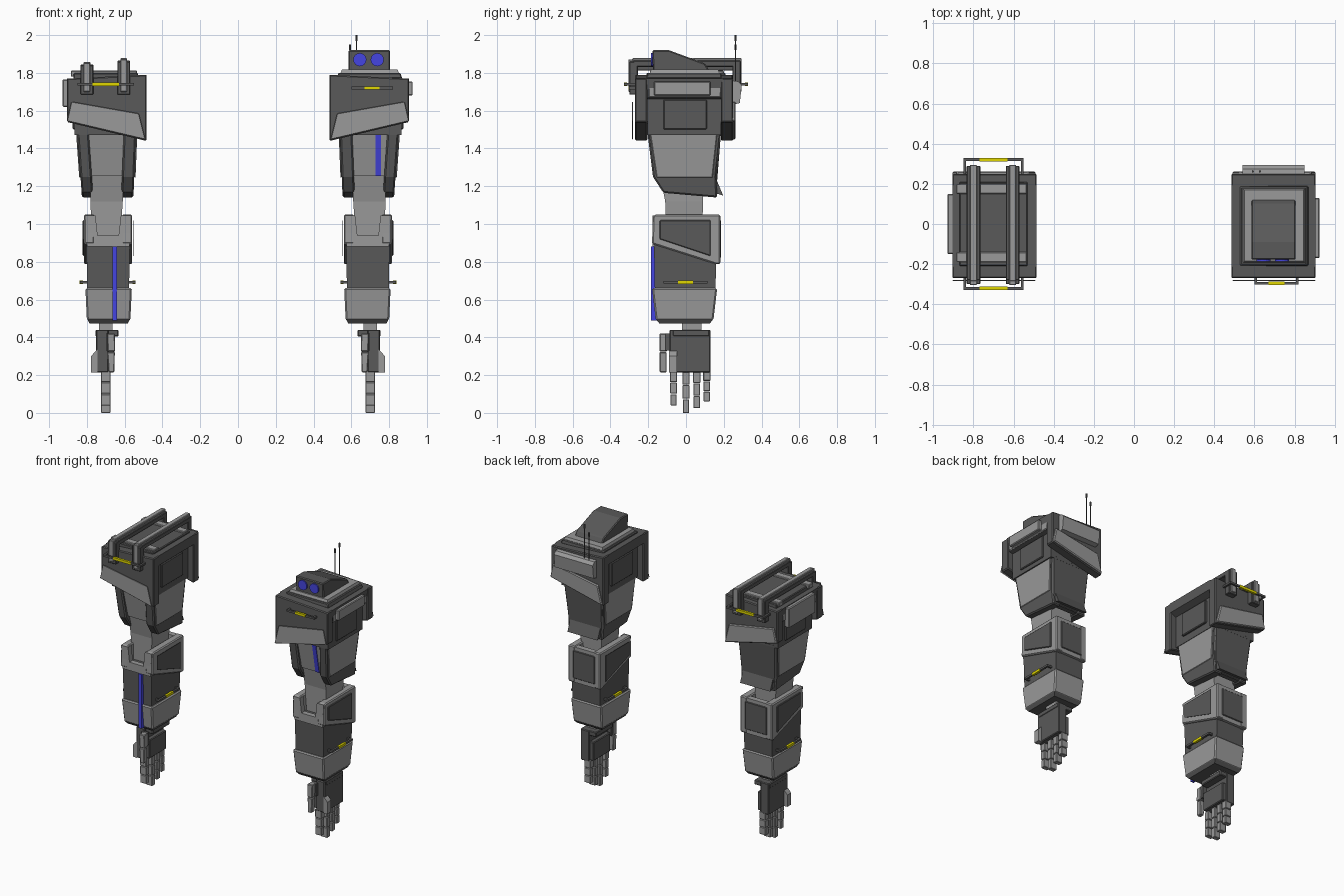
import bpy, bmesh, math
from mathutils import Vector, Matrix

if "Cube" in bpy.data.objects:
    bpy.data.objects.remove(bpy.data.objects["Cube"])


def material(name, col):
    m = bpy.data.materials.new(name)
    m.diffuse_color = (*col, 1)
    m.use_nodes = True
    m.node_tree.nodes["Principled BSDF"].inputs["Base Color"].default_value = m.diffuse_color
    return m


DARK = material("dark_grey", (.10, .10, .10))
LIGHT = material("light_grey", (.32, .32, .32))
YELLOW = material("yellow", (.75, .68, .0))
BLUE = material("blue", (.06, .06, .75))
S, SIDE = 1, "right"      # current arm: mirror sign and label


def finish(name, bm, mat, bevel=0.0):
    for v in bm.verts:
        v.co.x *= S
    bmesh.ops.recalc_face_normals(bm, faces=bm.faces)
    me = bpy.data.meshes.new(name)
    bm.to_mesh(me)
    bm.free()
    me.materials.append(mat)
    ob = bpy.data.objects.new(SIDE + "_" + name, me)
    bpy.context.collection.objects.link(ob)
    if bevel:
        m = ob.modifiers.new("bevel", 'BEVEL')
        m.width, m.segments = bevel, 1
    return ob


def loft(name, rings, mat, bevel=0.0):
    """Stack of rectangles: (z, x0, x1, y0, y1)."""
    bm = bmesh.new()
    loops = [[bm.verts.new(p) for p in ((x0, y0, z), (x1, y0, z), (x1, y1, z), (x0, y1, z))]
             for z, x0, x1, y0, y1 in rings]
    for a, b in zip(loops, loops[1:]):
        for i in range(4):
            j = (i + 1) % 4
            bm.faces.new((a[i], a[j], b[j], b[i]))
    bm.faces.new(loops[0])
    bm.faces.new(loops[-1])
    return finish(name, bm, mat, bevel)


def box(name, x0, x1, y0, y1, z0, z1, mat, bevel=0.0):
    return loft(name, [(z0, x0, x1, y0, y1), (z1, x0, x1, y0, y1)], mat, bevel)


def prism(name, axis, pts, a, b, mat, bevel=0.0, lean=0.0, z0=0.0):
    """Extrude a (y,z) or (x,z) outline; lean shifts it along the axis with height."""
    bm = bmesh.new()
    ends = []
    for d in (a, b):
        ends.append([bm.verts.new((d + lean * (q - z0), p, q) if axis == 'X'
                                  else (p, d + lean * (q - z0), q)) for p, q in pts])
    n = len(pts)
    for i in range(n):
        j = (i + 1) % n
        bm.faces.new((ends[0][i], ends[0][j], ends[1][j], ends[1][i]))
    bm.faces.new(ends[0])
    bm.faces.new(ends[1])
    return finish(name, bm, mat, bevel)


def cylinder(name, x, y, z0, z1, r, mat, n=8, facing=False):
    bm = bmesh.new()
    bmesh.ops.create_cone(bm, cap_ends=True, segments=n, radius1=r, radius2=r, depth=z1 - z0)
    if facing:       # lens pointing along y, centred on (x, y), z given by mean
        bmesh.ops.rotate(bm, verts=bm.verts, matrix=Matrix.Rotation(math.pi / 2, 3, 'X'))
    bmesh.ops.translate(bm, verts=bm.verts, vec=Vector((x, y, (z0 + z1) / 2)))
    return finish(name, bm, mat)


def handle(name, axis, a0, a1, base, out, z, grip):
    """Bar with two legs standing off a face, plus a yellow grip."""
    t, d = .007, math.copysign(.007, out - base)

    def part(n, p0, p1, q0, q1, h, mat):
        q0, q1 = min(q0, q1), max(q0, q1)
        if axis == 'X':
            box(n, p0, p1, q0, q1, z - h, z + h, mat)
        else:
            box(n, q0, q1, p0, p1, z - h, z + h, mat)
    part(name + "_bar", a0, a1, out - 2 * d, out, t, DARK)
    for k, p in (("a", a0), ("b", a1 - 2 * t)):
        part(name + "_leg_" + k, p, p + 2 * t, base - d, out, t, DARK)
    c = (a0 + a1) / 2
    part(name + "_grip", c - grip, c + grip, out - 2.2 * d, out + .2 * d, t + .002, YELLOW)


def arm():
    # shoulder: core, top cap, hanging front and back pads
    box("shoulder_core", .53, .865, -.205, .185, 1.47, 1.78, DARK)
    prism("shoulder_cap", 'Y', [(.485, 1.79), (.905, 1.77), (.895, 1.67), (.86, 1.66), (.53, 1.7), (.485, 1.72)],
          -.215, .195, DARK)
    pad = [(.485, 1.79), (.905, 1.77), (.905, 1.54), (.485, 1.44)]
    plate = [(.525, 1.585), (.882, 1.648), (.905, 1.545), (.49, 1.447)]
    for n, a, b, c in (("front", -.205, -.27, -.285), ("back", .185, .25, .262)):
        prism("shoulder_pad_" + n, 'Y', pad, a, b, DARK, .006)
        prism("shoulder_plate_" + n, 'Y', plate, b - .01, c, LIGHT, .006)
    box("shoulder_outer_plate", .86, .9, -.2, .185, 1.67, 1.765, LIGHT, .006)
    box("shoulder_inner_panel", .515, .535, -.13, .11, 1.52, 1.69, DARK, .005)
    box("shoulder_outer_panel", .86, .875, -.12, .11, 1.5, 1.66, DARK, .005)

    # upper arm: tapered core, side plates, back plate, light panels
    loft("upper_arm_core", [(1.255, .61, .785, -.15, .15), (1.5, .595, .80, -.195, .18)], LIGHT)
    side = [(-.205, 1.49), (.185, 1.49), (.16, 1.25), (.165, 1.14), (-.12, 1.165), (-.175, 1.25)]
    panel = [(-.19, 1.48), (.165, 1.48), (.14, 1.245), (-.155, 1.245)]
    for n, x0, x1, x2, k in (("outer", .79, .85, .857, .07), ("inner", .605, .54, .533, -.04)):
        prism("upper_arm_side_" + n, 'X', side, x0, x1, DARK, .008, k, 1.48)
        prism("upper_arm_panel_" + n, 'X', panel, x1, x2, LIGHT, .004, k, 1.48)
    prism("upper_arm_back", 'Y', [(.545, 1.49), (.845, 1.49), (.82, 1.15), (.56, 1.15)],
          .14, .185, DARK, .005, .08, 1.48)
    prism("upper_arm_back_flap", 'X', [(.155, 1.25), (.197, 1.15), (.15, 1.165)], .57, .81, DARK)

    # elbow
    loft("elbow", [(.9, .625, .77, -.105, .085), (1.12, .61, .782, -.11, .09),
                   (1.27, .61, .782, -.14, .09)], LIGHT)

    # forearm: cuff around the elbow, dark band, light bracer
    cuff = [(-.175, 1.04), (-.165, 1.05), (.182, 1.05), (.182, .79), (.165, .785), (-.18, .895)]
    inset = [(-.14, 1.02), (.13, 1.02), (.13, .83), (-.14, .92)]
    for n, x0, x1, x2 in (("outer", .76, .815, .822), ("inner", .615, .56, .552)):
        prism("forearm_cuff_" + n, 'X', cuff, x0, x1, LIGHT, .008)
        prism("forearm_cuff_inset_" + n, 'X', inset, x1 - .01, x2, DARK, .004)
    prism("forearm_cuff_front", 'Y', [(.565, 1.045), (.62, 1.045), (.632, .94), (.743, .94), (.755, 1.045),
                                      (.81, 1.045), (.80, .88), (.575, .88)], -.178, -.14, LIGHT)
    box("forearm_cuff_back", .565, .81, .14, .18, .79, 1.045, LIGHT)
    box("forearm_cuff_back_inset", .60, .775, .17, .186, .82, 1.02, DARK, .004)
    loft("forearm_band", [(.64, .577, .798, -.165, .155), (.93, .572, .803, -.17, .165)], DARK)
    loft("forearm_bracer", [(.49, .57, .80, -.16, .145), (.66, .562, .808, -.18, .165)], LIGHT, .008)
    loft("forearm_base", [(.472, .585, .785, -.14, .125), (.495, .572, .798, -.158, .143)], DARK)
    handle("forearm_handle_outer", 'Y', -.12, .115, .80, .837, .692, .04)
    handle("forearm_handle_inner", 'Y', -.12, .115, .577, .543, .692, .04)

    # hand: wrist, palm, knuckle guard, thumb, four fingers
    box("wrist", .665, .735, -.02, .082, .42, .49, LIGHT)
    box("palm", .685, .752, -.088, .13, .215, .44, DARK, .005)
    box("palm_heel", .632, .755, -.07, .125, .405, .44, DARK, .005)
    box("palm_inner", .655, .69, -.075, .12, .225, .36, DARK, .005)
    prism("knuckle_guard", 'Y', [(.745, .335), (.765, .315), (.777, .30), (.777, .215), (.745, .215)],
          -.09, -.047, LIGHT)
    box("thumb_base", .655, .70, -.11, -.08, .33, .42, DARK)
    prism("thumb_upper", 'Y', [(.652, .42), (.692, .42), (.69, .325), (.65, .325)], -.14, -.1, LIGHT, .004)
    prism("thumb_tip", 'Y', [(.652, .322), (.692, .322), (.685, .215), (.655, .215)], -.14, -.103, LIGHT, .004)
    for i, (y, tip) in enumerate(((-.066, .04), (0, 0), (.057, .025), (.11, .06))):
        length = (.225 - tip) / 3
        for k in range(3):
            z = tip + k * length
            w = .019 - .001 * (2 - k)
            box(f"finger_{i + 1}_joint_{k + 1}", .675, .725, y - w, y + w, z, z + length - (.003 if k < 2 else 0),
                LIGHT, .003)


# right arm with sensor turret
arm()
loft("turret_base", [(1.77, .525, .87, -.21, .19), (1.80, .53, .86, -.205, .185)], DARK, .005)
loft("turret_ring", [(1.79, .54, .855, -.195, .18), (1.818, .55, .845, -.185, .17)], LIGHT)
prism("turret_head", 'X', [(-.175, 1.81), (-.178, 1.92), (-.09, 1.92), (.1, 1.85), (.125, 1.81)],
      .585, .805, DARK, .006)
for n, x in (("a", .645), ("b", .737)):
    cylinder("turret_lens_" + n, x, -.178, 1.862, 1.878, .035, BLUE, 16, True)
box("shoulder_side_pod", .89, .925, -.17, .13, 1.68, 1.755, LIGHT, .005)
prism("radio_box", 'X', [(.24, 1.76), (.275, 1.755), (.295, 1.735), (.285, 1.64), (.24, 1.63)], .54, .85, LIGHT)
for n, x, top in (("short", .592, 1.95), ("long", .627, 2.0)):
    cylinder("antenna_" + n, x, .262, 1.74, top, .003, DARK, 6)
    cylinder("antenna_tip_" + n, x, .262, top - .03, top, .006, DARK, 6)
handle("shoulder_handle", 'X', .60, .82, -.27, -.302, 1.72, .04)
prism("upper_arm_stripe", 'Y', [(.727, 1.255), (.757, 1.255), (.757, 1.5), (.727, 1.5)],
      -.2, -.18, BLUE, 0, -.184, 1.5)

# left arm with roof rails
S, SIDE = -1, "left"
arm()
box("shoulder_top_plate", .53, .87, -.21, .21, 1.76, 1.80, DARK, .005)
for n, y in (("front", -.165), ("back", .175)):
    box("rail_crossbar_" + n, .535, .885, y - .025, y + .025, 1.78, 1.812, LIGHT, .004)
for n, x, z in (("outer", .80, 1.84), ("inner", .605, 1.86)):
    box("rail_" + n, x - .034, x + .034, -.28, .29, z - .028, z + .005, DARK, .004)
    box("rail_strip_" + n, x - .018, x + .018, -.285, .295, z - .015, z + .018, LIGHT, .004)
    for e, y in (("front", -.28), ("back", .265)):
        box(f"rail_post_{n}_{e}", x - .034, x + .034, y - .02, y + .025, 1.685, z, DARK, .004)
        y2 = y - .025 if y < 0 else y + .03
        box(f"rail_post_strip_{n}_{e}", x - .017, x + .017, min(y, y2), max(y, y2), 1.70, z + .012, LIGHT, .003)
handle("shoulder_handle_front", 'X', .55, .85, -.26, -.328, 1.74, .07)
handle("shoulder_handle_back", 'X', .55, .85, .24, .328, 1.74, .07)
prism("shoulder_side_pod", 'X', [(-.15, 1.62), (.15, 1.62), (.15, 1.765), (-.15, 1.765)],
      .89, .93, LIGHT, .006)
prism("forearm_stripe", 'Y', [(.64, .49), (.665, .49), (.665, .88), (.64, .88)], -.186, -.15, BLUE)
